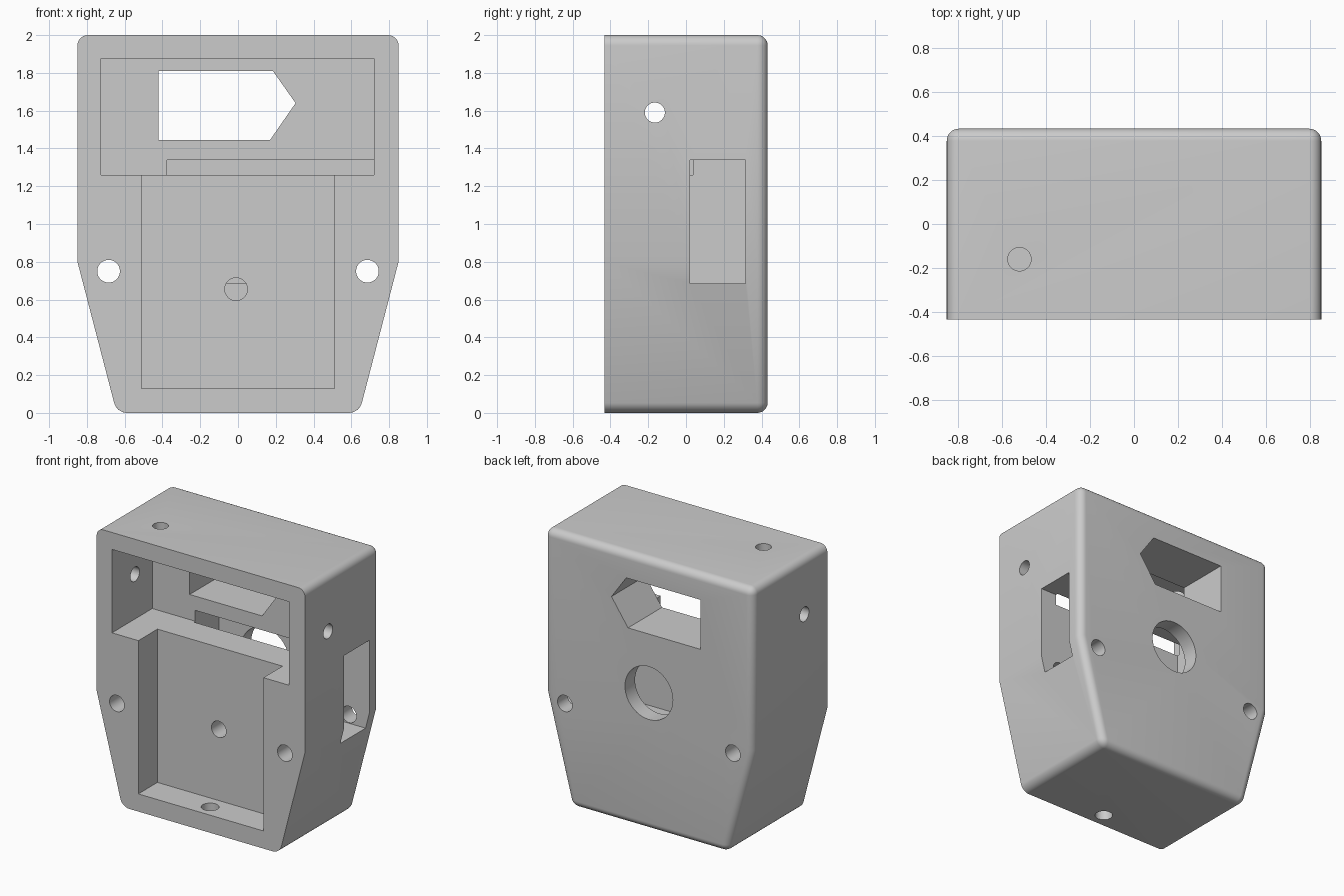
import bpy, bmesh, math
from mathutils import Vector

if "Cube" in bpy.data.objects:
    bpy.data.objects.remove(bpy.data.objects["Cube"], do_unlink=True)

FRONT, BACK = -0.4325, 0.4325

grey = bpy.data.materials.new("plain grey")
grey.use_nodes = True
grey.diffuse_color = (0.6, 0.6, 0.6, 1)
grey.node_tree.nodes["Principled BSDF"].inputs["Base Color"].default_value = (0.6, 0.6, 0.6, 1)


def prism(name, outline, y0, y1, radius=0):
    """Extrude an x-z outline along y; optionally round its corners and back rim."""
    bm = bmesh.new()
    face = bm.faces.new([bm.verts.new((x, y0, z)) for x, z in outline])
    ext = bmesh.ops.extrude_face_region(bm, geom=[face])["geom"]
    moved = [g for g in ext if isinstance(g, bmesh.types.BMVert)]
    bmesh.ops.translate(bm, verts=moved, vec=(0, y1 - y0, 0))
    bmesh.ops.recalc_face_normals(bm, faces=bm.faces)
    if radius:
        def rounded(e):
            a, b = (v.co for v in e.verts)
            rim = min(a.y, b.y) > y1 - 0.01
            corner = abs(a.y - b.y) > 0.1 and not 0.5 < a.z < 1.5
            return rim or corner
        bmesh.ops.bevel(bm, geom=[e for e in bm.edges if rounded(e)], offset=radius,
                        segments=8, profile=0.5, affect='EDGES')
    mesh = bpy.data.meshes.new(name)
    bm.to_mesh(mesh)
    bm.free()
    obj = bpy.data.objects.new(name, mesh)
    mesh.materials.append(grey)
    bpy.context.collection.objects.link(obj)
    return obj


def box(name, x0, x1, y0, y1, z0, z1):
    return prism(name, [(x0, z0), (x1, z0), (x1, z1), (x0, z1)], y0, y1)


def drill(name, start, end, radius):
    """Round cutter between two points."""
    start, end = Vector(start), Vector(end)
    axis = end - start
    bpy.ops.mesh.primitive_cylinder_add(vertices=48, radius=radius, depth=axis.length,
                                        location=(start + end) / 2,
                                        rotation=axis.to_track_quat('Z', 'Y').to_euler())
    obj = bpy.context.object
    obj.name = name
    obj.data.materials.append(grey)
    return obj


# Housing: tapered block with rounded corners and back rim
half = [(0.642, 0), (0.85, 0.8), (0.85, 2)]
housing = prism("housing", half + [(-x, z) for x, z in reversed(half)], FRONT, BACK, 0.055)

cutters = [
    # Front pockets
    box("upper_pocket", -0.725, 0.72, -0.6, 0.037, 1.26, 1.875),
    box("lower_pocket", -0.51, 0.51, -0.6, -0.21, 0.13, 1.4),
    # Compartment open to the left side
    box("side_compartment", -0.375, 1, 0.02, 0.315, 0.685, 1.34),
    # Pointed window and round opening through the back
    prism("pointed_window", [(-0.42, 1.445), (0.17, 1.445), (0.305, 1.64),
                             (0.185, 1.81), (-0.42, 1.81)], -0.1, 0.6),
    drill("round_opening", (0, 0.2, 1.01), (0, 0.6, 1.01), 0.195),
    # Small holes
    drill("top_hole", (-0.52, -0.16, 1.8), (-0.52, -0.16, 2.1), 0.053),
    drill("side_holes", (-1, -0.165, 1.59), (1, -0.165, 1.59), 0.053),
    drill("floor_hole", (-0.01, -0.3, 0.655), (-0.01, 0.06, 0.655), 0.06),
    drill("bottom_hole", (0, -0.325, -0.1), (0, -0.325, 0.2), 0.06),
]
for side in (-1, 1):
    cutters.append(drill("screw_hole", (side * 0.685, -0.6, 0.75), (side * 0.685, 0.6, 0.75), 0.06))

# Cut every opening, then drop the cutters
bpy.ops.object.select_all(action='DESELECT')
bpy.context.view_layer.objects.active = housing
housing.select_set(True)
for cutter in cutters:
    mod = housing.modifiers.new(cutter.name, 'BOOLEAN')
    mod.operation = 'DIFFERENCE'
    mod.solver = 'EXACT'
    mod.object = cutter
    bpy.ops.object.modifier_apply(modifier=mod.name)
    bpy.data.objects.remove(cutter, do_unlink=True)

bpy.ops.object.shade_smooth_by_angle(angle=math.radians(30))
